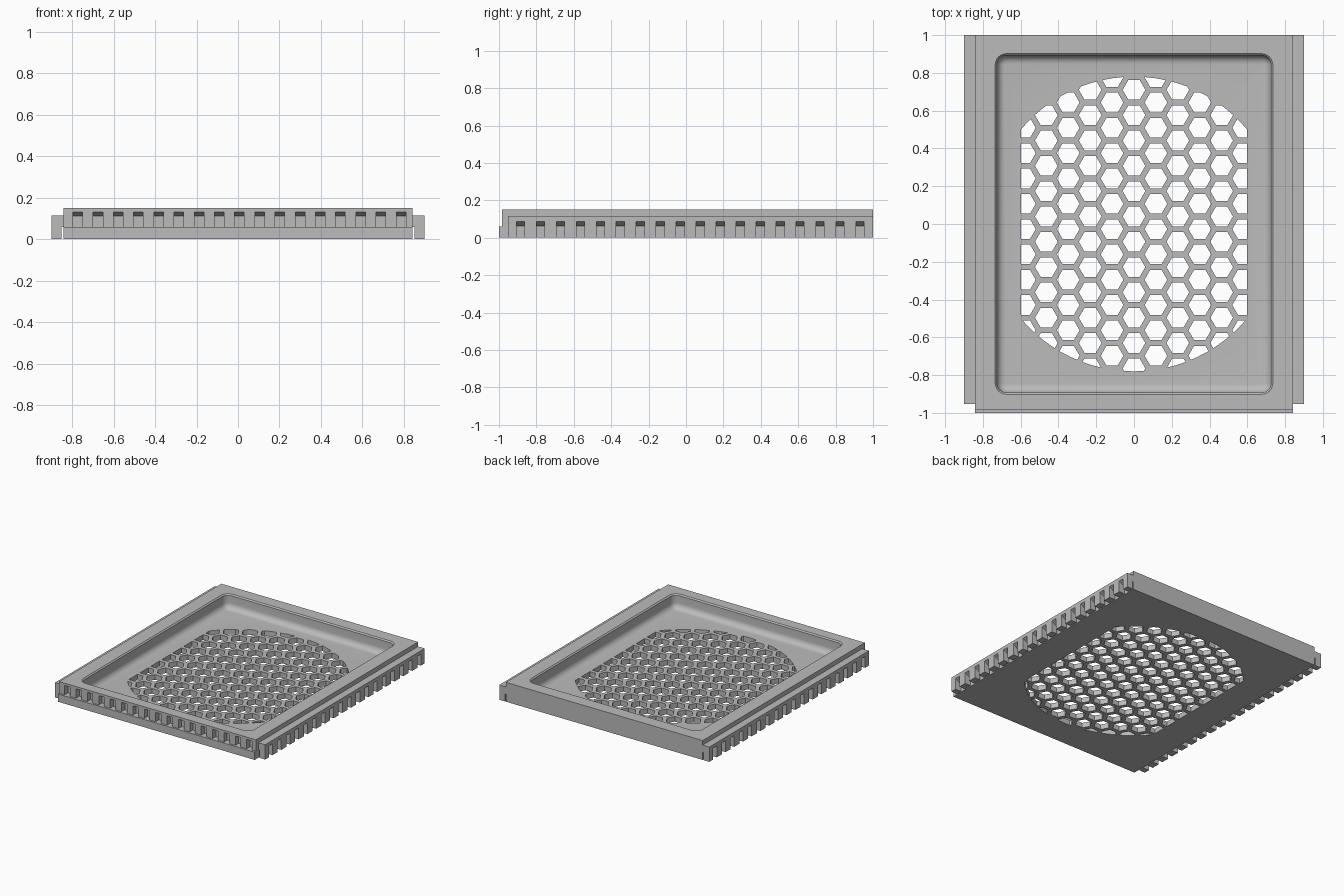
import bpy, bmesh
from math import sin, cos, pi, sqrt, radians

cube = bpy.data.objects.get("Cube")
if cube:
    bpy.data.objects.remove(cube, do_unlink=True)

grey = bpy.data.materials.new("plain grey")
grey.use_nodes = True
grey.diffuse_color = (0.5, 0.5, 0.5, 1)
grey.node_tree.nodes["Principled BSDF"].inputs["Base Color"].default_value = (0.5, 0.5, 0.5, 1)


def loft(bm, rings):
    """Skin a stack of equal-length closed rings and cap both ends."""
    loops = [[bm.verts.new(p) for p in ring] for ring in rings]
    for a, b in zip(loops, loops[1:]):
        for i in range(len(a)):
            j = (i + 1) % len(a)
            bm.faces.new((a[i], a[j], b[j], b[i]))
    bm.faces.new(loops[0][::-1])
    bm.faces.new(loops[-1])


def finish(bm, name):
    bmesh.ops.recalc_face_normals(bm, faces=bm.faces)
    mesh = bpy.data.meshes.new(name)
    bm.to_mesh(mesh)
    bm.free()
    mesh.materials.append(grey)
    obj = bpy.data.objects.new(name, mesh)
    bpy.context.collection.objects.link(obj)
    return obj


def boolean(obj, cutter, operation="DIFFERENCE"):
    """Apply a boolean and discard the cutter."""
    mod = obj.modifiers.new("cut", "BOOLEAN")
    mod.operation, mod.object, mod.solver = operation, cutter, "EXACT"
    graph = bpy.context.evaluated_depsgraph_get()
    mesh = bpy.data.meshes.new_from_object(obj.evaluated_get(graph))
    obj.modifiers.clear()
    obj.data = mesh
    bpy.data.objects.remove(cutter, do_unlink=True)


def along_x(bm, profile, x0, x1):
    loft(bm, [[(x, y, z) for y, z in profile] for x in (x0, x1)])


def along_y(bm, profile, y0, y1):
    loft(bm, [[(x, y, z) for x, z in profile] for y in (y0, y1)])


def rounded_rect(hx, hy, r, z, steps=6):
    pts = []
    for q, (sx, sy) in enumerate([(1, 1), (-1, 1), (-1, -1), (1, -1)]):
        for k in range(steps + 1):
            a = (q + k / steps) * pi / 2
            pts.append((sx * (hx - r) + r * cos(a), sy * (hy - r) + r * sin(a), z))
    return pts


# Tray body with a low lip along the front
TOP, FLOOR = 0.15, 0.04
bm = bmesh.new()
along_x(bm, [(-1, 0), (1, 0), (1, TOP), (-0.985, TOP), (-0.985, 0.06), (-1, 0.06)], -0.843, 0.843)
tray = finish(bm, "tray_body")

# Basin with a chamfered rim and a rounded foot
fillet = 0.045
steps = [(0, TOP + 0.02), (0, TOP), (0.009, TOP - 0.009)]
steps += [(0.009 + fillet * (1 - cos(a)), FLOOR + fillet * (1 - sin(a)))
          for a in (radians(15 * k) for k in range(7))]
bm = bmesh.new()
loft(bm, [rounded_rect(0.735 - i, 0.902 - i, 0.06 - i, z) for i, z in steps])
boolean(tray, finish(bm, "basin_cutter"))

# Hexagonal drain holes, kept inside a circle with straight sides
pitch, radius = 0.134, 0.06
bm = bmesh.new()
for col in range(-5, 6):
    x = col * pitch * sqrt(3) / 2
    for row in range(-7, 8):
        y = 0.04 + (row + (col % 2) / 2) * pitch
        if abs(x) ** 2 + abs(y) ** 2 < 0.82 ** 2:
            loft(bm, [[(x + radius * cos(k * pi / 3), y + radius * sin(k * pi / 3), z)
                       for k in range(6)] for z in (-0.05, 0.1)])
holes = finish(bm, "hole_cutter")
bm = bmesh.new()
arc = [radians(-50 + 100 * k / 24) for k in range(25)]
outline = [(0.78 * sin(a), 0.78 * cos(a)) for a in arc]
outline += [(-x, -y) for x, y in outline]
outline = [(max(-0.6, min(0.6, x)), y) for x, y in outline]
loft(bm, [[(x, y, z) for x, y in outline] for z in (-0.03, 0.08)])
boolean(holes, finish(bm, "hole_region"), "INTERSECT")
boolean(tray, holes)

# Row of notches above the front lip, with sloping ceilings
bm = bmesh.new()
for k in range(17):
    x = 0.007 + (k - 8) * 0.0975
    along_x(bm, [(-1.02, 0.06), (-0.945, 0.06), (-0.945, 0.113), (-0.985, 0.132), (-1.02, 0.132)],
            x - 0.023, x + 0.023)
boolean(tray, finish(bm, "notch_cutter"))

# Side rails with hanging teeth
for side, name in ((1, "left_rail"), (-1, "right_rail")):
    bm = bmesh.new()
    along_y(bm, [(side * x, z) for x, z in [(0.843, 0.06), (0.843, 0.115), (0.9, 0.115),
                                            (0.9, 0), (0.851, 0), (0.851, 0.06)]], -0.953, 1)
    rail = finish(bm, name)
    bm = bmesh.new()
    for k in range(18):
        y = -0.885 + k * 0.1068
        along_y(bm, [(side * x, z) for x, z in [(0.847, -0.02), (0.847, 0.062), (0.865, 0.066),
                                                (0.9, 0.088), (0.92, 0.088), (0.92, -0.02)]],
                y - 0.022, y + 0.022)
    boolean(rail, finish(bm, "gap_cutter"))

# Smooth only the rounded foot of the basin
bpy.ops.object.select_all(action="DESELECT")
tray.select_set(True)
bpy.context.view_layer.objects.active = tray
bpy.ops.object.shade_smooth_by_angle(angle=radians(30))
